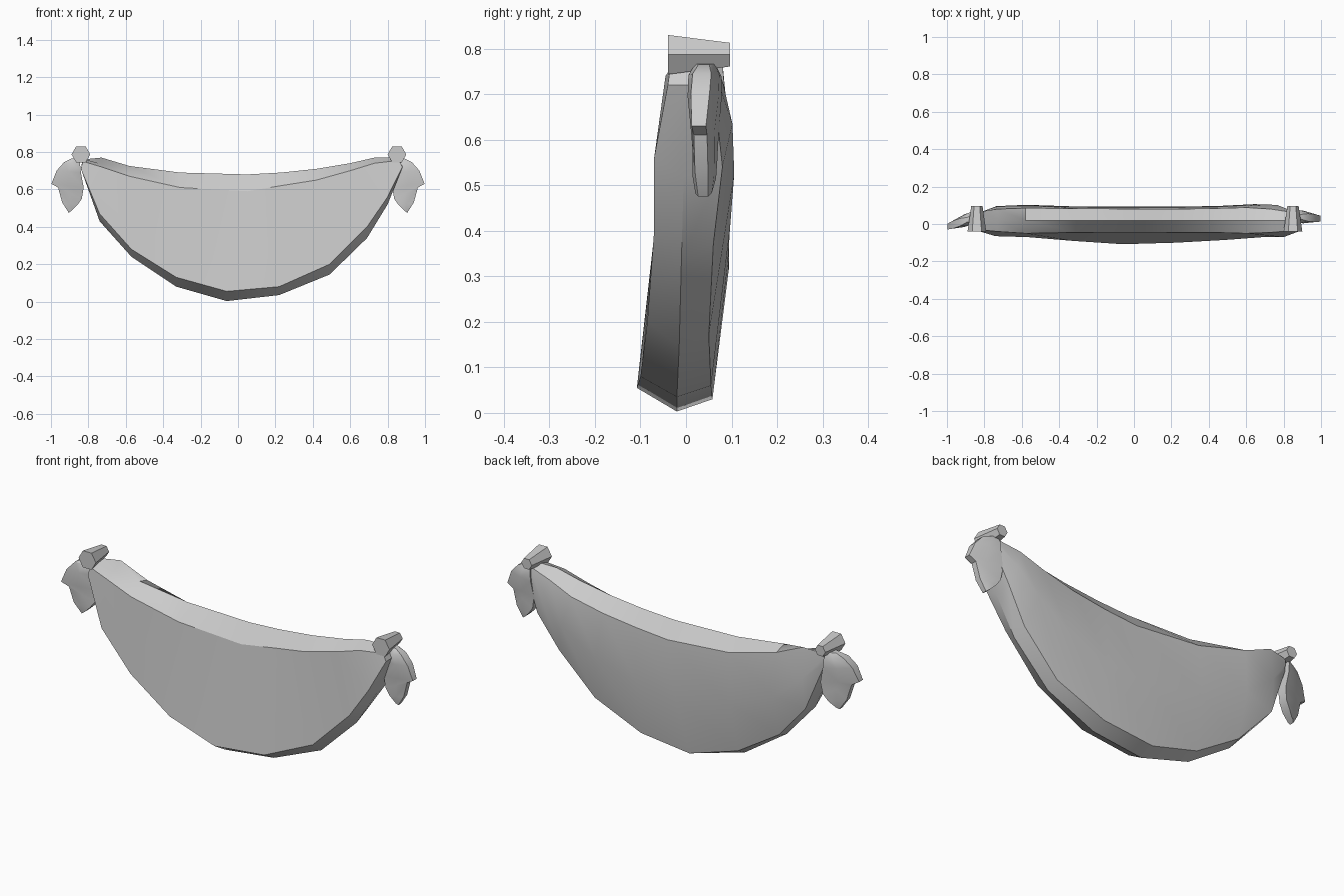
import bpy, bmesh, math
from mathutils import Vector

if "Cube" in bpy.data.objects:
    bpy.data.objects.remove(bpy.data.objects["Cube"])


def loft(name, rings, smooth_angle=None):
    """Skin closed cross-sections into a capped solid."""
    bm = bmesh.new()
    loops = [[bm.verts.new(p) for p in r] for r in rings]
    n = len(loops[0])
    for a, b in zip(loops, loops[1:]):
        for i in range(n):
            j = (i + 1) % n
            bm.faces.new((a[i], a[j], b[j], b[i]))
    bm.faces.new(loops[0])
    bm.faces.new(loops[-1][::-1])
    bmesh.ops.recalc_face_normals(bm, faces=bm.faces)
    me = bpy.data.meshes.new(name)
    bm.to_mesh(me)
    bm.free()
    ob = bpy.data.objects.new(name, me)
    bpy.context.collection.objects.link(ob)
    if smooth_angle:
        bpy.ops.object.select_all(action='DESELECT')
        bpy.context.view_layer.objects.active = ob
        ob.select_set(True)
        bpy.ops.object.shade_smooth_by_angle(angle=math.radians(smooth_angle))
    return ob


# Draped cloth: stations along x, edges as (y, z) pairs
low_x = [-.84, -.74, -.57, -.33, -.06, .22, .49, .69, .80, .88]
top_x = [-.83, -.73, -.58, -.31, .05, .23, .42, .60, .73, .86]
front_top = [(-.03, .75), (-.04, .72), (-.05, .67), (-.045, .61), (-.045, .59),
             (-.045, .62), (-.045, .65), (-.05, .70), (-.045, .74), (-.035, .755)]
crest = [(.02, .765), (.025, .735), (.02, .725), (.02, .69), (.02, .68),
         (.02, .69), (.02, .71), (.02, .74), (.02, .77), (.02, .77)]
back_top = [(.065, .76), (.08, .77), (.085, .705), (.083, .63), (.08, .60),
            (.08, .615), (.083, .64), (.088, .68), (.08, .73), (.06, .76)]
front_low = [(-.035, .71), (-.065, .47), (-.07, .28), (-.09, .13), (-.108, .055),
             (-.10, .08), (-.085, .20), (-.07, .40), (-.07, .56), (-.04, .72)]
ridge = [(0, .71), (-.01, .43), (-.015, .24), (-.015, .08), (-.02, .003),
         (-.02, .035), (-.015, .145), (-.01, .34), (-.005, .52), (0, .72)]
back_low = [(.05, .71), (.075, .45), (.05, .26), (.045, .11), (.058, .03),
            (.055, .06), (.05, .17), (.06, .37), (.08, .54), (.06, .73)]
bulge = [0, .018, .035, .03, .025, .025, .03, .032, .022, 0]
rings = []
for i, (xl, xt) in enumerate(zip(low_x, top_x)):
    ft, cr, bt = [Vector((xt, *e[i])) for e in (front_top, crest, back_top)]
    fl, rd, bl = [Vector((xl, *e[i])) for e in (front_low, ridge, back_low)]
    mid = (bl + bt) / 2 + Vector((0, bulge[i], 0))
    rings.append([ft, fl, rd, bl, mid, bt, cr])
loft("draped_cloth", rings, 28)

# Knot pegs: six-sided tapered plugs pointing back
for side, x in (("left", -.84), ("right", .85)):
    loft(side + "_peg", [[(x + r * math.cos(i * math.pi / 3), y,
                           .787 + r * math.sin(i * math.pi / 3)) for i in range(6)]
                         for y, r in ((-.04, .05), (.097, .03))])

# Hanging cloth tails: outer x, z, inner x, z, half thickness
tail = [(.89, .765, .85, .77, .02), (.93, .745, .845, .74, .034),
        (.97, .70, .84, .69, .034), (.998, .63, .825, .61, .026),
        (.962, .61, .835, .55, .024), (.94, .53, .86, .515, .024),
        (.905, .475, .885, .49, .018)]
for side, s, y_in, y_out in (("left", -1, .045, -.015), ("right", 1, .045, .028)):
    rings = []
    for xo, zo, xi, zi, h in tail:
        def yc(x):
            return y_in + (y_out - y_in) * (x - .83) / .17
        xm, zm = (xo + xi) / 2, (zo + zi) / 2
        ho = h * .6
        rings.append([(s * xo, yc(xo) - ho, zo), (s * xm, yc(xm) - h, zm),
                      (s * xi, yc(xi) - h, zi), (s * xi, yc(xi) + h, zi),
                      (s * xm, yc(xm) + h, zm), (s * xo, yc(xo) + ho, zo)])
    loft(side + "_tail", rings, 35)
